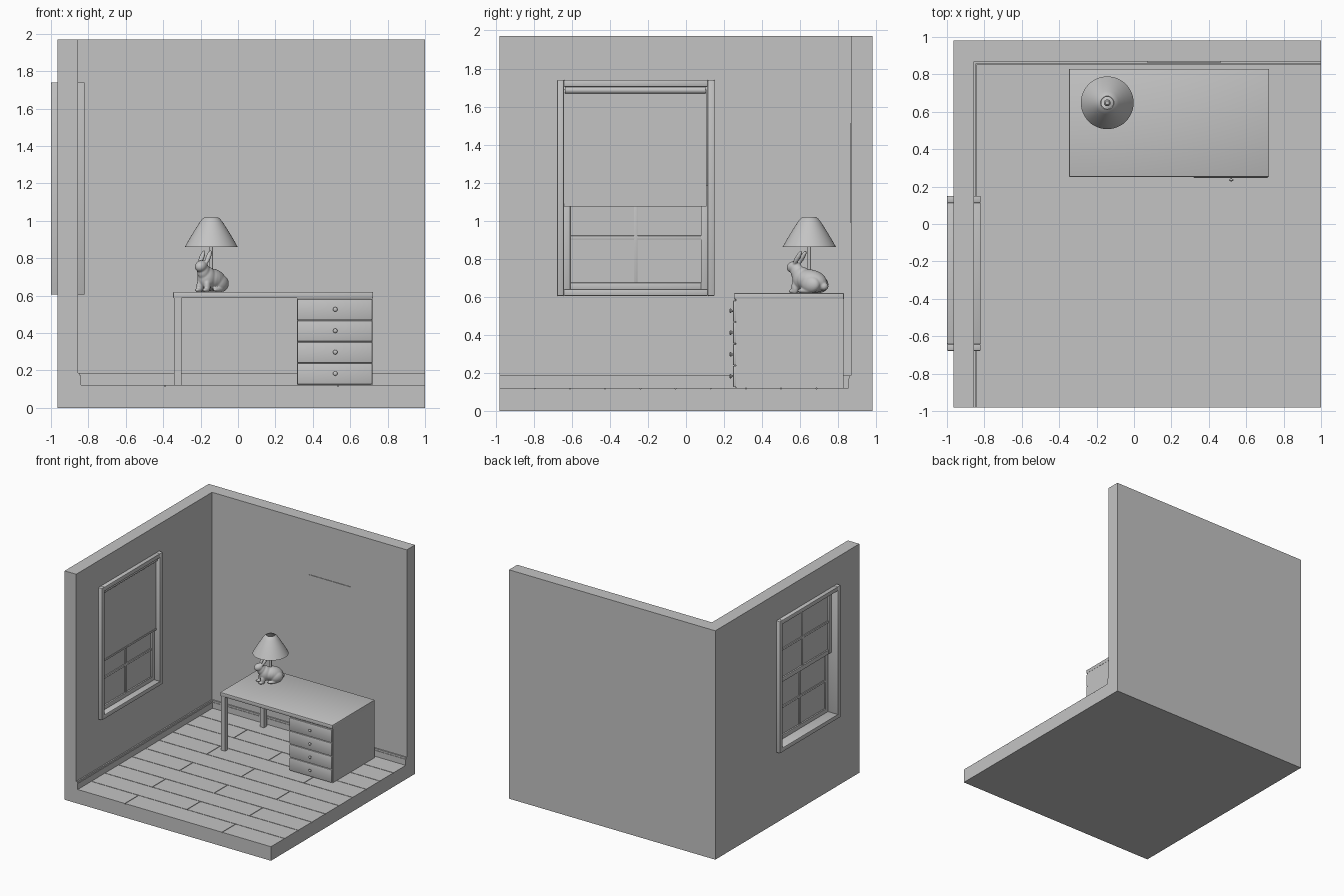
import bpy, bmesh, math
from mathutils import Matrix, Vector

if "Cube" in bpy.data.objects:
    bpy.data.objects.remove(bpy.data.objects["Cube"])

grey = bpy.data.materials.new("plain grey")
grey.diffuse_color = (0.55, 0.55, 0.55, 1)
grey.use_nodes = True
grey.node_tree.nodes["Principled BSDF"].inputs["Base Color"].default_value = grey.diffuse_color


def finish(name, bm, smooth=False):
    bmesh.ops.recalc_face_normals(bm, faces=bm.faces)
    me = bpy.data.meshes.new(name)
    bm.to_mesh(me)
    bm.free()
    me.materials.append(grey)
    ob = bpy.data.objects.new(name, me)
    bpy.context.collection.objects.link(ob)
    if smooth:
        bpy.ops.object.select_all(action='DESELECT')
        ob.select_set(True)
        bpy.context.view_layer.objects.active = ob
        bpy.ops.object.shade_smooth_by_angle(angle=math.radians(40))
    return ob


def add_box(bm, x0, x1, y0, y1, z0, z1):
    m = Matrix.Translation(((x0 + x1) / 2, (y0 + y1) / 2, (z0 + z1) / 2))
    m = m @ Matrix.Diagonal((x1 - x0, y1 - y0, z1 - z0, 1))
    bmesh.ops.create_cube(bm, size=1, matrix=m)


def boxes(name, specs, bevel=0):
    bm = bmesh.new()
    for s in specs:
        add_box(bm, *s)
    if bevel:
        bmesh.ops.bevel(bm, geom=bm.edges[:], offset=bevel, segments=2, affect='EDGES', profile=0.5)
    return finish(name, bm, bool(bevel))


def ring(x0, x1, y0, y1, z0, z1, w):
    """Four bars of width w framing a rectangle in the left wall plane."""
    return [(x0, x1, y0, y0 + w, z0, z1), (x0, x1, y1 - w, y1, z0, z1),
            (x0, x1, y0 + w, y1 - w, z0, z0 + w), (x0, x1, y0 + w, y1 - w, z1 - w, z1)]


def lathe(name, profile, loc, steps=48, rot=None):
    bm = bmesh.new()
    vs = [bm.verts.new((r, 0, z)) for r, z in profile]
    es = [bm.edges.new(p) for p in zip(vs, vs[1:])]
    bmesh.ops.spin(bm, geom=vs + es, cent=(0, 0, 0), axis=(0, 0, 1), angle=math.tau, steps=steps)
    bmesh.ops.remove_doubles(bm, verts=bm.verts, dist=1e-5)
    m = Matrix.Translation(loc)
    bm.transform(m @ rot if rot else m)
    return finish(name, bm, True)


# Room shell: floor slab, back wall, left wall with a window opening
L, WI, BI, TOP = -0.965, -0.855, 0.868, 1.97
boxes("floor_slab", [(L, 1, -0.98, 0.98, 0, 0.115)])
boxes("back_wall", [(L, 1, BI, 0.98, 0.115, TOP)])
boxes("left_wall", [(L, WI, -0.98, -0.66, 0.115, TOP), (L, WI, 0.13, BI, 0.115, TOP),
                    (L, WI, -0.66, 0.13, 0.115, 0.62), (L, WI, -0.66, 0.13, 1.725, TOP)])

# Floor planks in staggered rows
planks, g = [], 0.0025
for i in range(10):
    y = -0.98 + i * 0.185
    cuts = [WI, 0.07, 1] if i % 2 else [WI, -0.39, 0.535, 1]
    for a, b in zip(cuts, cuts[1:]):
        planks.append((a + (g if a > WI else 0), b - (g if b < 1 else 0), y + (g if i else 0),
                       y + 0.185 - g, 0.11, 0.121))
boxes("floor_planks", planks)

# Baseboards with a thinner cap strip
boxes("back_baseboard", [(WI, 1, 0.853, BI, 0.118, 0.172), (WI, 1, 0.857, BI, 0.172, 0.187)])
boxes("left_baseboard", [(WI, -0.84, -0.98, BI, 0.118, 0.172), (WI, -0.844, -0.98, BI, 0.172, 0.187)])

# Window frame, two sliding sashes and glass
boxes("window_frame", ring(-1.0, -0.82, -0.678, 0.15, 0.605, 1.74, 0.036), 0.005)


def sash(name, x0, x1, z0, z1):
    y0, y1 = -0.645, 0.116
    ym, zm, xm = (y0 + y1) / 2, (z0 + z1) / 2, (x0 + x1) / 2
    bars = ring(x0, x1, y0, y1, z0, z1, 0.037)
    bars += [(x0 + .004, x1 - .004, ym - .01, ym + .01, z0 + .02, z1 - .02),
             (x0 + .004, x1 - .004, y0 + .02, y1 - .02, zm - .01, zm + .01)]
    boxes(name + "_sash", bars, 0.003)
    boxes(name + "_glass", [(xm - .003, xm + .003, y0 + .01, y1 - .01, z0 + .01, z1 - .01)])


sash("lower", -0.905, -0.875, 0.638, 1.185)
sash("upper", -0.935, -0.905, 1.155, 1.706)

# Roller blind: tube, cloth and bottom bar
lathe("blind_roller", [(0, 0), (0.018, 0), (0.018, 0.74), (0, 0.74)], (-0.856, -0.637, 1.686), 24,
      Matrix.Rotation(-math.pi / 2, 4, 'X'))
boxes("blind_cloth", [(-0.862, -0.857, -0.64, 0.108, 1.08, 1.69),
                      (-0.865, -0.854, -0.64, 0.108, 1.075, 1.09)])

# Poster sheet on the back wall
boxes("poster", [(0.07, 0.465, 0.863, 0.869, 0.99, 1.51)])

# Desk: top, legs, drawer cabinet, drawer fronts and knobs
boxes("desk_top", [(-0.347, 0.722, 0.252, 0.83, 0.587, 0.62)], 0.004)
boxes("desk_legs", [(-0.342, -0.303, y, y + 0.039, 0.12, 0.59) for y in (0.258, 0.786)])
boxes("drawer_cabinet", [(0.315, 0.72, 0.262, 0.827, 0.12, 0.588)])
pitch = 0.1145
for i in range(4):
    z = 0.126 + i * pitch
    boxes("drawer_front", [(0.317, 0.718, 0.247, 0.266, z, z + pitch - 0.003)], 0.005)
    lathe("drawer_knob", [(0, 0.02), (0.008, 0.019), (0.012, 0.015), (0.011, 0.011), (0.005, 0.006), (0.005, -0.004)],
          (0.52, 0.248, z + pitch / 2), 20, Matrix.Rotation(math.pi / 2, 4, 'X'))

# Lamp: open shade with thickness, stem and top cap
LX, LY = -0.143, 0.648
lathe("lamp_shade", [(0.141, 0.861), (0.118, 0.902), (0.092, 0.945), (0.062, 0.992), (0.048, 1.01), (0.036, 1.019),
                     (0.032, 1.018), (0.044, 1.006), (0.058, 0.99), (0.088, 0.943), (0.114, 0.9),
                     (0.137, 0.861), (0.141, 0.861)], (LX, LY, 0))
lathe("lamp_stem", [(0, 0.70), (0.009, 0.70), (0.009, 0.90), (0.018, 0.905), (0.018, 0.99),
                    (0.010, 1.0), (0, 1.0)], (LX, LY, 0), 24)

# Rabbit lamp base: blended ellipsoids (forward, side, up, radii, pitch in degrees)
blobs = [(-0.012, 0, 0.683, 0.092, 0.066, 0.060, -12), (0.045, 0, 0.695, 0.052, 0.050, 0.062, 0),
         (0.075, 0, 0.73, 0.036, 0.034, 0.045, 0), (0.098, 0, 0.757, 0.040, 0.031, 0.031, 15),
         (-0.092, 0, 0.655, 0.024, 0.024, 0.022, 0)]
for s in (-1, 1):
    blobs += [(-0.035, s * 0.040, 0.665, 0.055, 0.034, 0.045, 0), (-0.005, s * 0.045, 0.632, 0.050, 0.020, 0.014, 0),
              (0.075, s * 0.024, 0.650, 0.020, 0.017, 0.036, 0), (0.085, s * 0.024, 0.630, 0.028, 0.016, 0.012, 0),
              (0.060, s * 0.021, 0.805, 0.013, 0.014, 0.046, -35)]
bm = bmesh.new()
turn = Matrix.Translation((LX, LY, 0)) @ Matrix.Rotation(math.atan2(-0.83, -0.55), 4, 'Z')
for f, s, z, rf, rs, rz, p in blobs:
    m = turn @ Matrix.Translation((f, s, z)) @ Matrix.Rotation(math.radians(p), 4, 'Y')
    bmesh.ops.create_uvsphere(bm, u_segments=24, v_segments=16, radius=1, matrix=m @ Matrix.Diagonal((rf, rs, rz, 1)))
rabbit = finish("rabbit_lamp_base", bm, True)
rm = rabbit.modifiers.new("blend", 'REMESH')
rm.mode, rm.voxel_size, rm.use_smooth_shade = 'VOXEL', 0.004, True
sm = rabbit.modifiers.new("soften", 'SMOOTH')
sm.factor, sm.iterations = 0.5, 8
